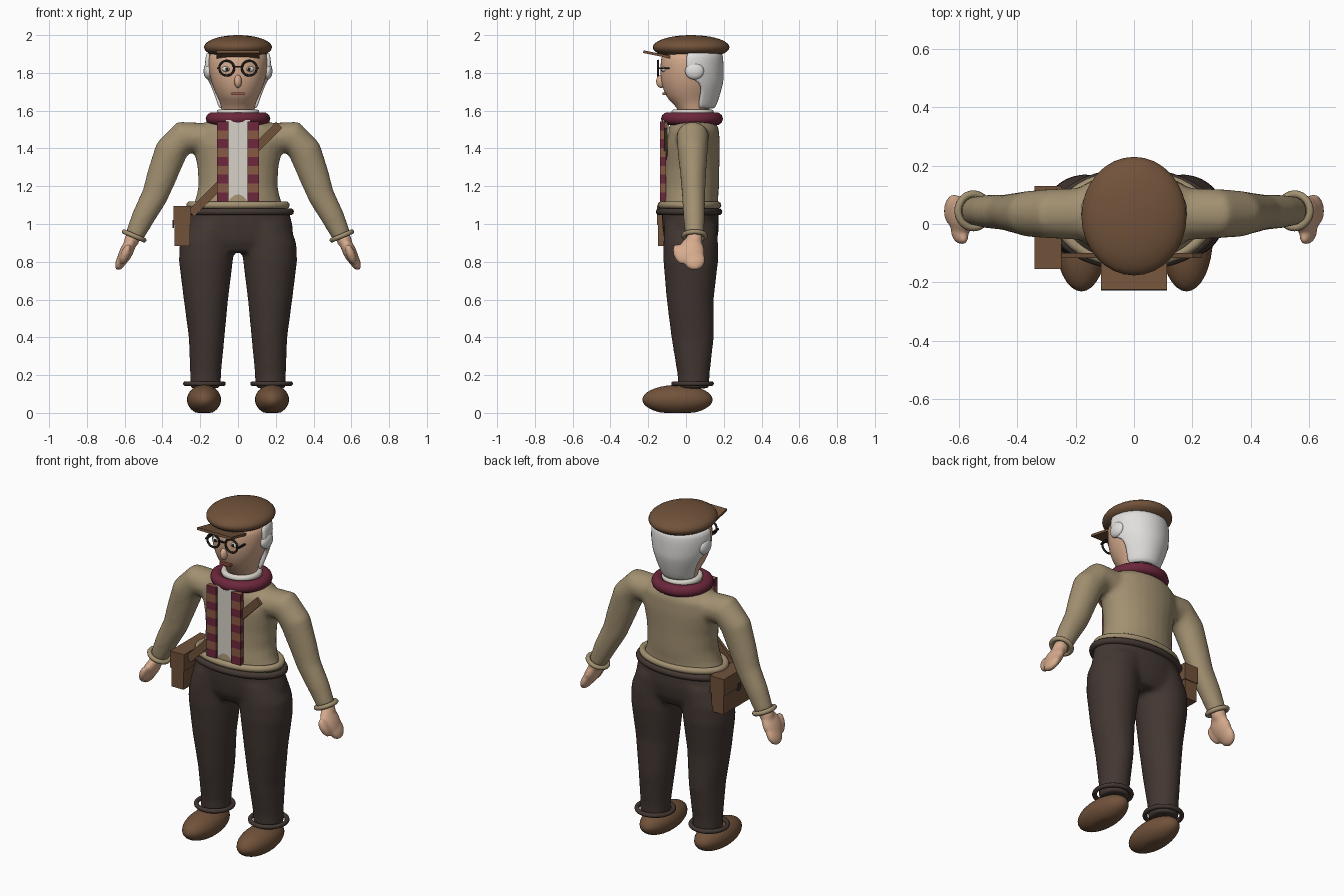
import bpy, bmesh, math
from mathutils import Matrix, Vector, Euler

cube = bpy.data.objects.get("Cube")
if cube:
    bpy.data.objects.remove(cube)


def material(name, *rgb):
    m = bpy.data.materials.new(name)
    m.use_nodes = True
    m.diffuse_color = (*rgb, 1)
    m.node_tree.nodes["Principled BSDF"].inputs["Base Color"].default_value = (*rgb, 1)
    return m


JACKET = material("khaki jacket", .36, .28, .165)
TROUSERS = material("dark trousers", .055, .038, .032)
LEATHER = material("brown leather", .165, .085, .043)
SKIN = material("skin", .68, .41, .27)
HAIR = material("white hair", .75, .74, .72)
SHIRT = material("cream shirt", .68, .65, .58)
BURGUNDY = material("burgundy wool", .15, .02, .045)
STRIPE = material("rust stripe", .25, .1, .06)
BLACK = material("black rim", .015, .012, .01)
LIPS = material("lips", .35, .1, .07)


def finish(bm, name, mat, smooth=True):
    bmesh.ops.recalc_face_normals(bm, faces=bm.faces)
    for f in bm.faces:
        f.smooth = smooth
    me = bpy.data.meshes.new(name)
    bm.to_mesh(me)
    bm.free()
    me.materials.append(mat)
    ob = bpy.data.objects.new(name, me)
    bpy.context.collection.objects.link(ob)
    return ob


def placed(loc, size, rot):
    return Matrix.LocRotScale(Vector(loc), Euler(rot), Vector(size))


def box(name, loc, size, mat, rot=(0, 0, 0)):
    bm = bmesh.new()
    bmesh.ops.create_cube(bm, size=1, matrix=placed(loc, size, rot))
    return finish(bm, name, mat, False)


def ball(name, loc, radii, mat, rot=(0, 0, 0)):
    bm = bmesh.new()
    bmesh.ops.create_uvsphere(bm, u_segments=32, v_segments=18, radius=1,
                              matrix=placed(loc, radii, rot))
    return finish(bm, name, mat)


def bridge(bm, a, b, closed=True):
    n = len(a)
    for i in range(n if closed else n - 1):
        j = (i + 1) % n
        bm.faces.new((a[i], a[j], b[j], b[i]))


def ring(name, loc, rx, ry, r, mat, rot=(0, 0, 0)):
    """Elliptical ring with a round section."""
    bm = bmesh.new()
    place = placed(loc, (1, 1, 1), rot)
    loops = []
    for i in range(40):
        a = math.tau * i / 40
        loops.append([bm.verts.new(place @ Vector((
            (rx + r * math.cos(t)) * math.cos(a),
            (ry + r * math.cos(t)) * math.sin(a), r * math.sin(t))))
            for t in (math.tau * k / 10 for k in range(10))])
    for i in range(40):
        bridge(bm, loops[i], loops[(i + 1) % 40])
    return finish(bm, name, mat)


def loft(name, rows, mat, follow=False):
    """Rows are x, y, z, width radius, depth radius."""
    bm = bmesh.new()
    loops = []
    for k, (x, y, z, ru, rv) in enumerate(rows):
        u = Vector((1, 0, 0))
        if follow:
            a, b = rows[max(k - 1, 0)], rows[min(k + 1, len(rows) - 1)]
            u = Vector((b[2] - a[2], 0, a[0] - b[0])).normalized()
        loops.append([bm.verts.new(Vector((x, y, z)) + u * ru * math.cos(t)
                                   + Vector((0, rv * math.sin(t), 0)))
                      for t in (math.tau * i / 24 for i in range(24))])
    for a, b in zip(loops, loops[1:]):
        bridge(bm, a, b)
    bm.faces.new(loops[0])
    bm.faces.new(loops[-1])
    return finish(bm, name, mat)


def mirrored(rows, s):
    return [(s * r[0], *r[1:]) for r in rows]


def fuse(name, parts, voxel):
    """Join overlapping parts into one soft skin."""
    with bpy.context.temp_override(active_object=parts[0], object=parts[0],
                                   selected_editable_objects=parts, selected_objects=parts):
        bpy.ops.object.join()
    ob = parts[0]
    ob.name = name
    mod = ob.modifiers.new("Skin", "REMESH")
    mod.mode, mod.voxel_size, mod.use_smooth_shade = "VOXEL", voxel, True
    mod = ob.modifiers.new("Soften", "SMOOTH")
    mod.iterations, mod.factor = 10, .5


# Jacket with sleeves
body = [(0, .02, 1.08, .25, .15), (0, .02, 1.13, .225, .15), (0, .028, 1.2, .21, .148),
        (0, .032, 1.3, .215, .145), (0, .035, 1.42, .24, .145), (0, .04, 1.5, .23, .135),
        (0, .04, 1.56, .13, .11)]
arm = [(.17, .035, 1.455, .08, .09), (.29, .035, 1.46, .088, .085), (.355, .035, 1.385, .088, .08),
       (.405, .038, 1.25, .08, .068), (.44, .04, 1.15, .071, .062), (.5, .043, 1.04, .063, .058),
       (.552, .045, .93, .05, .05)]
fuse("jacket", [loft("torso", body, JACKET)]
     + [loft("sleeve", mirrored(arm, s), JACKET, True) for s in (-1, 1)], .013)
ring("jacket_hem", (0, .018, 1.1), .255, .15, .019, JACKET)

# Trousers
pelvis = [(0, .02, 1.08, .27, .15), (0, .025, .98, .293, .15), (0, .025, .91, .29, .14),
          (0, .025, .85, .2, .11)]
leg = [(.13, .025, 1, .14, .14), (.165, .025, .9, .145, .145), (.17, .025, .8, .143, .145),
       (.17, .022, .6, .118, .125), (.166, .035, .4, .095, .113), (.172, .04, .2, .082, .085),
       (.174, .04, .13, .082, .085)]
fuse("trousers", [loft("pelvis", pelvis, TROUSERS)]
     + [loft("leg", mirrored(leg, s), TROUSERS) for s in (-1, 1)], .013)
ring("waistband", (0, .016, 1.065), .277, .157, .019, TROUSERS)

# Cuffs, hands and shoes
for s, side in ((1, "left"), (-1, "right")):
    ring(side + "_cuff", (s * .55, .045, .937), .057, .057, .013, JACKET, (0, -s * .4, 0))
    tilt = (0, -s * .45, 0)
    fuse(side + "_hand", [
        ball("palm", (s * .59, .03, .855), (.036, .068, .085), SKIN, tilt),
        ball("fingers", (s * .615, .045, .81), (.028, .058, .06), SKIN, tilt),
        ball("thumb", (s * .597, -.035, .84), (.024, .032, .06), SKIN, (.35, -s * .35, 0)),
        ball("wrist", (s * .56, .045, .92), (.04, .042, .06), SKIN, tilt)], .008)
    ring(side + "_trouser_cuff", (s * .178, .035, .155), .1, .1, .013, TROUSERS)
    shoe = ball(side + "_shoe", (s * .18, -.045, .07), (.09, .186, .078), LEATHER)
    for v in shoe.data.vertices:
        v.co.z = max(v.co.z, 0)
    ball(side + "_shoe_tongue", (s * .18, -.085, .115), (.05, .06, .03), TROUSERS, (.12, 0, 0))

# Head and face
head = loft("head", [(0, .045, 1.55, .085, .075), (0, .04, 1.62, .087, .085),
                     (0, .02, 1.66, .104, .118), (0, .018, 1.7, .124, .135),
                     (0, .018, 1.75, .143, .152), (0, .02, 1.81, .156, .158),
                     (0, .025, 1.87, .16, .16), (0, .025, 1.93, .15, .15)], SKIN)
head.modifiers.new("Soften", "SUBSURF").levels = 1
ball("nose", (0, -.132, 1.755), (.02, .026, .035), SKIN)
box("mouth", (0, -.112, 1.69), (.07, .024, .013), LIPS)
ring("shirt_collar", (0, .035, 1.59), .095, .095, .018, SHIRT)

# Eyes and spectacles
for s, side in ((1, "left"), (-1, "right")):
    ball(side + "_eye", (s * .06, -.116, 1.82), (.025, .016, .015), HAIR)
    ball(side + "_pupil", (s * .058, -.13, 1.82), (.009, .006, .009), BLACK)
    ring(side + "_lens_rim", (s * .06, -.148, 1.825), .039, .039, .006, BLACK, (math.pi / 2, 0, 0))
    box(side + "_temple", (s * .107, -.113, 1.825), (.009, .075, .009), BLACK)
    ball(side + "_hair_tuft", (s * .158, .045, 1.81), (.024, .05, .045), HAIR)
box("spectacle_bridge", (0, -.148, 1.832), (.045, .008, .008), BLACK)

# Hair wrapping the back of the head: height, radii, centre y, front edge y
bm = bmesh.new()
loops = []
for z, rx, ry, cy, front in ((1.91, .158, .158, .025, 0), (1.85, .165, .162, .025, 0),
                             (1.775, .158, .165, .022, .005), (1.755, .152, .164, .022, .075),
                             (1.7, .132, .15, .022, .08), (1.66, .114, .134, .025, .07),
                             (1.61, .096, .11, .032, .065)):
    a = math.asin((front - cy) / ry)
    loops.append([bm.verts.new((rx * math.cos(t), cy + ry * math.sin(t), z))
                  for t in (a + (math.pi - 2 * a) * i / 20 for i in range(21))])
for a, b in zip(loops, loops[1:]):
    bridge(bm, a, b, False)
hair = finish(bm, "hair", HAIR)
mod = hair.modifiers.new("Thickness", "SOLIDIFY")
mod.thickness, mod.offset = .025, 0
hair.modifiers.new("Soften", "SUBSURF").levels = 1

# Flat cap
ball("cap", (0, .027, 1.936), (.18, .203, .064), LEATHER)
box("cap_peak", (0, -.155, 1.898), (.225, .145, .014), LEATHER, (-.2, 0, 0))

# Shirt front and scarf
box("shirt_front", (0, -.108, 1.33), (.13, .034, .44), SHIRT)
ring("scarf", (0, .032, 1.557), .137, .13, .034, BURGUNDY)
BOTTOM, BAND = 1.12, .047
for s, side in ((1, "left"), (-1, "right")):
    tail = box(side + "_scarf_tail", (s * .08, -.122, BOTTOM + BAND * 4.5),
               (.062, .03, BAND * 9), BURGUNDY)
    tail.data.materials.append(STRIPE)
    bm = bmesh.new()
    bm.from_mesh(tail.data)
    for k in range(1, 9):
        bmesh.ops.bisect_plane(bm, geom=bm.verts[:] + bm.edges[:] + bm.faces[:],
                               plane_co=(0, 0, BOTTOM + BAND * k), plane_no=(0, 0, 1))
    for f in bm.faces:
        f.material_index = int((f.calc_center_median().z - BOTTOM) / BAND) % 2
    bm.to_mesh(tail.data)
    bm.free()

# Shoulder bag
box("bag_strap", (-.015, -.108, 1.29), (.66, .018, .045), LEATHER, (0, -.79, 0))
box("bag_body", (-.295, -.012, .985), (.08, .275, .205), LEATHER)
box("bag_flap", (-.295, -.012, 1.045), (.092, .285, .1), LEATHER)
box("bag_clasp", (-.342, -.012, 1.0), (.008, .03, .04), TROUSERS)
